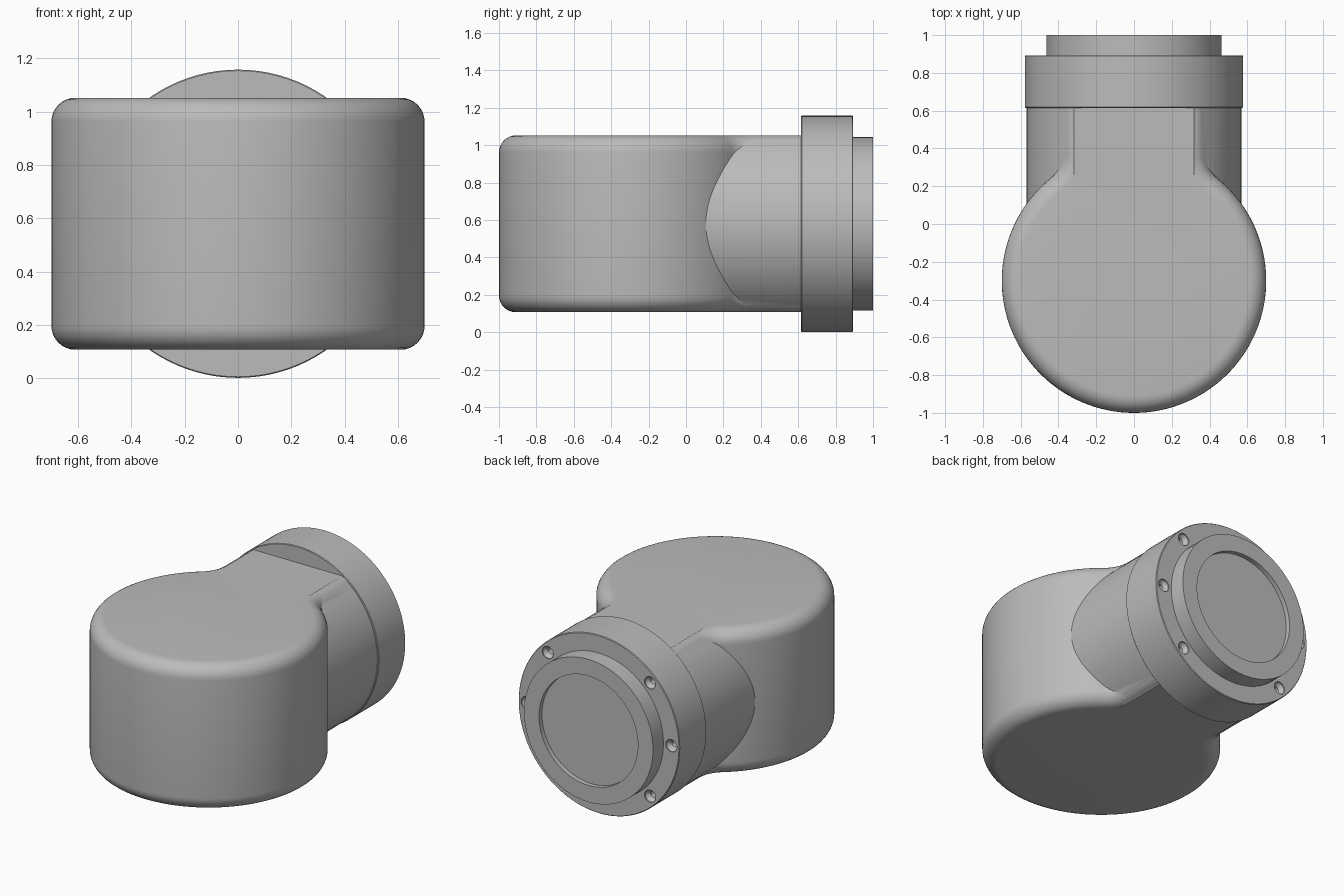
import bpy, bmesh
from math import sin, cos, pi, asin, atan2, sqrt, radians

cube = bpy.data.objects.get("Cube")
if cube:
    bpy.data.objects.remove(cube, do_unlink=True)

grey = bpy.data.materials.new("matt grey")
grey.use_nodes = True
colour = (0.5, 0.5, 0.5, 1)
grey.diffuse_color = colour
grey.node_tree.nodes["Principled BSDF"].inputs["Base Color"].default_value = colour

AXIS_Z = 0.58        # height of the pipe axis
HALF = 0.4725        # half height of the housing
SEGS = 96


def loft(name, rings):
    """Skin a stack of equal rings and cap both ends."""
    bm = bmesh.new()
    loops = [[bm.verts.new(p) for p in ring] for ring in rings]
    for a, b in zip(loops, loops[1:]):
        for i in range(len(a)):
            j = (i + 1) % len(a)
            bm.faces.new((a[i], a[j], b[j], b[i]))
    bm.faces.new(loops[0])
    bm.faces.new(loops[-1])
    bmesh.ops.recalc_face_normals(bm, faces=bm.faces)
    mesh = bpy.data.meshes.new(name)
    bm.to_mesh(mesh)
    bm.free()
    mesh.materials.append(grey)
    ob = bpy.data.objects.new(name, mesh)
    bpy.context.collection.objects.link(ob)
    return ob


def turn(name, profile, x=0, z=AXIS_Z, segs=SEGS):
    """Revolve (radius, y) points about an axis along y."""
    angles = [2 * pi * i / segs for i in range(segs)]
    return loft(name, [[(x + r * cos(a), y, z + r * sin(a)) for a in angles]
                       for r, y in profile])


def activate(ob):
    bpy.ops.object.select_all(action='DESELECT')
    ob.select_set(True)
    bpy.context.view_layer.objects.active = ob


def combine(ob, other, operation):
    mod = ob.modifiers.new("combine", 'BOOLEAN')
    mod.operation, mod.solver, mod.object = operation, 'EXACT', other
    activate(ob)
    bpy.ops.object.modifier_apply(modifier=mod.name)
    bpy.data.objects.remove(other, do_unlink=True)


def smooth(ob, angle=30):
    activate(ob)
    bpy.ops.object.shade_smooth_by_angle(angle=radians(angle))


# Housing: keyhole plan with blended throat, rounded top and bottom rims
BODY_R, BODY_Y, STEM, BLEND, RIM = 0.7, -0.3, 0.385, 0.15, 0.09
blend_x = STEM + BLEND
blend_dy = sqrt((BODY_R + BLEND) ** 2 - blend_x ** 2)
touch = atan2(blend_dy, blend_x)


def keyhole(inset, z):
    half = [(STEM - inset, 0.65)]
    for i in range(13):
        a = pi + touch * i / 12
        r = BLEND + inset
        half.append((blend_x + r * cos(a), BODY_Y + blend_dy + r * sin(a)))
    for i in range(1, 49):
        a = touch - (touch + pi / 2) * i / 48
        r = BODY_R - inset
        half.append((r * cos(a), BODY_Y + r * sin(a)))
    outline = half + [(-x, y) for x, y in reversed(half[:-1])]
    return [(x, y, z) for x, y in outline]


rim = [(RIM * (1 - sin(a)), HALF - RIM * (1 - cos(a)))
       for a in [pi / 2 * i / 8 for i in range(9)]]
levels = [(d, -h) for d, h in rim] + [(d, h) for d, h in reversed(rim)]
housing = loft("housing", [keyhole(d, AXIS_Z + h) for d, h in levels])

# Neck: round pipe with flats level with the housing top and bottom
NECK_R = 0.57
flat = asin(HALF / NECK_R)
arc = [flat * (i / 16 - 1) for i in range(33)]
section = [(NECK_R * cos(a), NECK_R * sin(a)) for a in arc]
section += [(-x, z) for x, z in reversed(section)]
neck = loft("neck", [[(x, y, AXIS_Z + z) for x, z in section]
                     for y in (-0.2, 0.65)])
combine(housing, neck, 'UNION')
smooth(housing)

# Flange: collar, raised ring and shallow recess in the end
flange = turn("flange", [(0.574, 0.615), (0.578, 0.619), (0.578, 0.889),
                         (0.574, 0.893), (0.463, 0.893), (0.463, 1.0),
                         (0.355, 1.0), (0.355, 0.97)])

# Countersunk screw holes: three on each side
for side in (0, 180):
    for step in (-45, 0, 45):
        a = radians(side + step)
        hole = turn("hole_cutter", [(0.04, 0.91), (0.04, 0.885), (0.02, 0.86), (0.02, 0.82)],
                    0.52 * cos(a), AXIS_Z + 0.52 * sin(a), 24)
        combine(flange, hole, 'DIFFERENCE')
smooth(flange)
